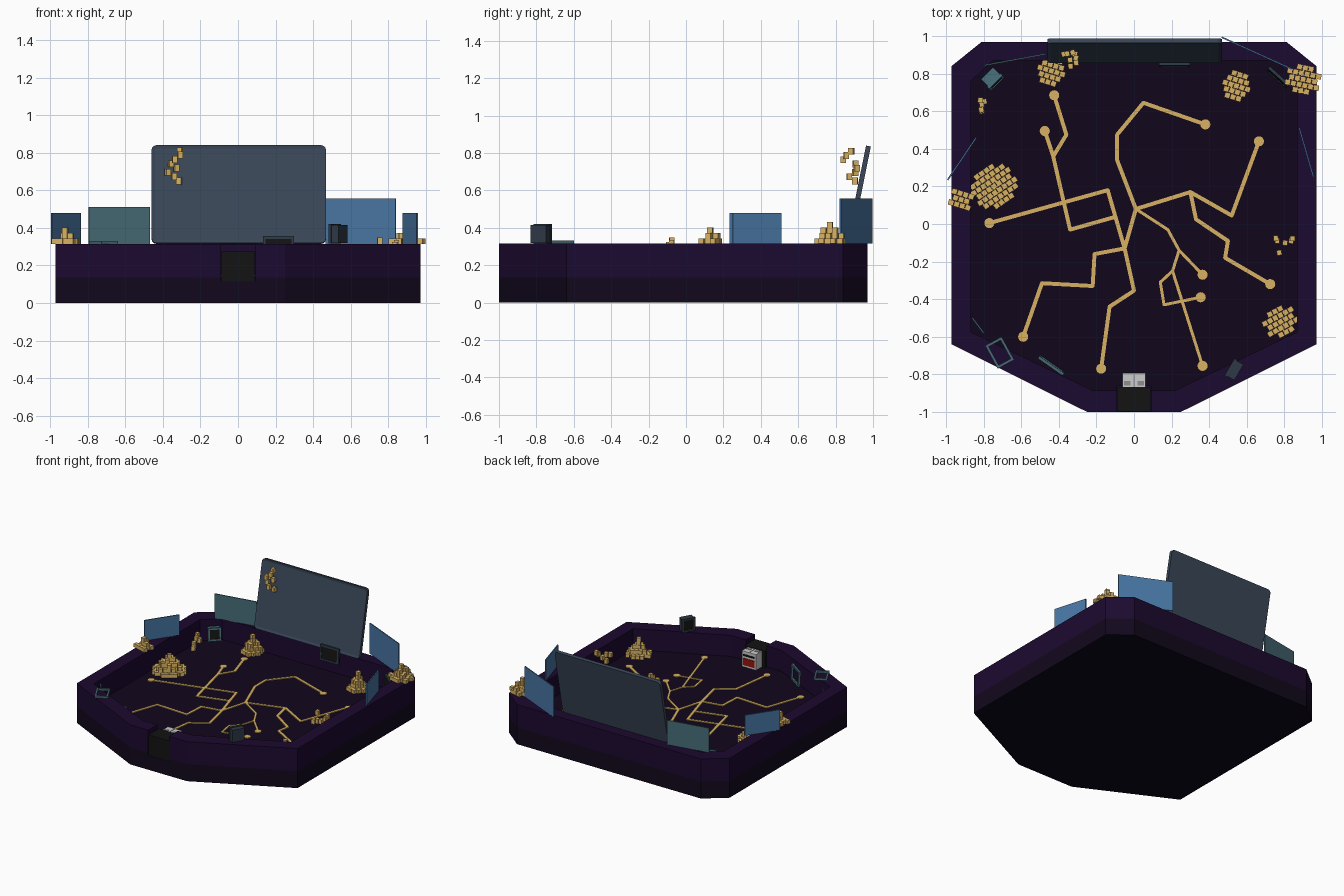
import bpy, bmesh, math, random
from mathutils import Vector, Matrix

if "Cube" in bpy.data.objects:
    bpy.data.objects.remove(bpy.data.objects["Cube"])

random.seed(4)
FLOOR, RIM = 0.147, 0.315


def mat(name, r, g, b):
    m = bpy.data.materials.new(name)
    m.diffuse_color = [(c / 255) ** 2.2 for c in (r, g, b)] + [1]
    m.use_nodes = True
    m.node_tree.nodes["Principled BSDF"].inputs["Base Color"].default_value = m.diffuse_color
    return m


PURPLE = mat("purple", 33, 18, 51)
DARK = mat("dark_band", 25, 17, 34)
BOTTOM = mat("underside", 19, 15, 29)
FLOORM = mat("floor", 24, 16, 34)
GOLD = mat("gold", 215, 176, 98)
SLATE = mat("slate", 60, 72, 88)
BLUE = mat("blue", 74, 118, 162)
TEAL = mat("teal", 72, 107, 117)
BLACK = mat("black", 26, 26, 26)
CASE = mat("case", 50, 60, 72)
WHITE = mat("white", 205, 205, 205)
GREY = mat("grey", 140, 140, 140)
RED = mat("red", 150, 25, 20)


def finish(name, bm, *mats):
    bmesh.ops.recalc_face_normals(bm, faces=bm.faces)
    me = bpy.data.meshes.new(name)
    bm.to_mesh(me)
    bm.free()
    for m in mats:
        me.materials.append(m)
    ob = bpy.data.objects.new(name, me)
    bpy.context.collection.objects.link(ob)
    return ob


def add_box(bm, size, matrix):
    bmesh.ops.create_cube(bm, size=1, matrix=matrix @ Matrix.Diagonal((*size, 1)))


def place(loc, yaw=0, tilt=0):
    return Matrix.Translation(loc) @ Matrix.Rotation(yaw, 4, 'Z') @ Matrix.Rotation(tilt, 4, 'X')


def box(name, size, loc, material, yaw=0, tilt=0):
    bm = bmesh.new()
    add_box(bm, size, place(loc, yaw, tilt))
    return finish(name, bm, material)


def mirrored(half):
    return half + [(-x, y) for x, y in reversed(half)]


# Tray: outer wall, rim, inner wall and sunken floor
outer = mirrored([(.25, -1), (.972, -.64), (.972, .84), (.81, .97)])
inner = mirrored([(.22, -.885), (.868, -.575), (.868, .76), (.75, .87)])
bm = bmesh.new()
rings = [[bm.verts.new((x, y, z)) for x, y in pts] for pts, z in
         [(outer, 0), (outer, .135), (outer, RIM), (inner, RIM), (inner, FLOOR)]]
for k, slot in enumerate([1, 0, 0, 0]):
    for i in range(8):
        j = (i + 1) % 8
        f = bm.faces.new((rings[k][i], rings[k][j], rings[k + 1][j], rings[k + 1][i]))
        f.material_index = slot
bm.faces.new(rings[0]).material_index = 2
bm.faces.new(rings[4]).material_index = 3
tray = finish("tray", bm, PURPLE, DARK, BOTTOM, FLOORM)

# Gate notch at the front
cutter = box("gate_cutter", (.182, .2, .4), (0, -.96, .115 + .2), PURPLE)
cutter.hide_render = True
mod = tray.modifiers.new("gate", 'BOOLEAN')
mod.operation, mod.object, mod.solver = 'DIFFERENCE', cutter, 'EXACT'
bpy.context.view_layer.objects.active = tray
bpy.ops.object.modifier_apply(modifier="gate")
bpy.data.objects.remove(cutter)
box("gate_block", (.178, .13, .165), (0, -.933, .195), BLACK)

# Small white cabinet behind the gate
box("cabinet", (.125, .115, .125), (0, -.85, FLOOR + .0625), WHITE)
for s in (-1, 1):
    box("cabinet_vent", (.035, .025, .004), (s * .037, -.848, .273), GREY)
box("cabinet_seam", (.005, .1, .003), (0, -.85, .273), GREY)
box("cabinet_mouth", (.1, .006, .055), (0, -.791, .19), RED)
box("cabinet_slot", (.1, .006, .014), (0, -.791, .242), BLACK)

# Branching gold inlays on the floor
traces = [
    [(-.425, .685), (-.36, .475), (-.43, .36)],
    [(-.475, .495), (-.43, .36), (-.34, -.03), (-.11, .035)],
    [(-.77, .005), (-.14, .18), (-.05, -.13)],
    [(-.59, -.6), (-.49, -.315), (-.22, -.33), (-.21, -.16), (-.05, -.13)],
    [(-.175, -.77), (-.13, -.44), (0, -.355), (-.05, -.13), (.01, .08)],
    [(.38, .53), (.05, .645), (-.09, .475), (-.09, .34), (.01, .08)],
    [(.665, .44), (.52, .045), (.3, .17), (.01, .08)],
    [(.725, -.32), (.485, -.18), (.5, -.09), (.33, .025), (.3, .17)],
    [(.365, -.27), (.24, -.14), (.18, -.03), (.01, .08)],
    [(.365, -.755), (.205, -.25), (.24, -.14)],
    [(.355, -.39), (.16, -.43), (.14, -.31), (.205, -.25)],
]
bm = bmesh.new()


def disc(p, r, n):
    bmesh.ops.create_cone(bm, cap_ends=True, segments=n, radius1=r, radius2=r, depth=.006,
                          matrix=Matrix.Translation((p[0], p[1], FLOOR + .003)))


for k, path in enumerate(traces):
    w = .021 if k < 8 else .016
    disc(path[0], .027, 16)
    for a, b in zip(path, path[1:]):
        a, b = Vector(a), Vector(b)
        d, m = b - a, (a + b) / 2
        add_box(bm, (d.length, w, .006), place((m.x, m.y, FLOOR + .003), math.atan2(d.y, d.x)))
        disc(b, w / 2, 8)
finish("floor_inlay", bm, GOLD)


# Heaps of small gold blocks, each column as tall as its place in the cone
def heap(x, y, z, r, h, yaw):
    bm = bmesh.new()
    s = .031
    base = place((x, y, z), yaw)
    n = int(r / s) + 1
    for i in range(-n, n + 1):
        for j in range(-n, n + 1):
            px, py = (i + .5 * (j % 2)) * s, j * s
            q = math.hypot(px, py) / r
            if q > 1.02:
                continue
            count = max(1, round(h * (1 - q) / .03 + random.uniform(-.3, .6)))
            for k in range(count):
                add_box(bm, (s * .94, s * .94, .028),
                        base @ place((px, py, .029 * k + .014), random.uniform(-.1, .1)))
    finish("gold_heap", bm, GOLD)


for args in [(-.745, .2, FLOOR, .115, .15, .6), (-.44, .815, FLOOR, .08, .13, -.3),
             (.545, .735, FLOOR, .08, .13, -.3), (.78, -.52, FLOOR, .085, .13, .5),
             (.9, .77, RIM, .083, .115, -.2), (-.92, .13, RIM, .055, .09, -.3)]:
    heap(*args)


# Loose gold blocks in mid-air
def loose(x, y, z, dx, dy, dz, n):
    bm = bmesh.new()
    for i in range(n):
        p = [c + random.uniform(-d, d) for c, d in zip((x, y), (dx, dy))]
        add_box(bm, (.026, .028, .036), place((*p, z + dz * (2 * i / (n - 1) - 1)), random.uniform(-.3, .3)))
    finish("loose_blocks", bm, GOLD)


loose(-.345, .875, .73, .045, .045, .08, 8)
loose(-.82, .62, .205, .03, .04, .04, 6)
loose(.8, -.11, .3, .045, .05, .03, 6)

# Large leaning screen with rounded corners and a raised frame
bm = bmesh.new()
W, H, R = .464, .265, .025
pts = []
for cx, cy, a0 in [(1, 1, 0), (-1, 1, 90), (-1, -1, 180), (1, -1, 270)]:
    for a in (0, 30, 60, 90):
        t = math.radians(a0 + a)
        pts.append((cx * (W - R) + R * math.cos(t), 0, cy * (H - R) + R * math.sin(t)))
face = bm.faces.new([bm.verts.new(p) for p in pts])
geo = bmesh.ops.extrude_face_region(bm, geom=[face])
bmesh.ops.translate(bm, vec=(0, .026, 0), verts=[v for v in geo['geom'] if isinstance(v, bmesh.types.BMVert)])
bm.normal_update()
front = min(bm.faces, key=lambda f: f.calc_center_median().y)
bmesh.ops.inset_region(bm, faces=[front], thickness=.018)
bmesh.ops.translate(bm, vec=(0, .005, 0), verts=front.verts)
screen = finish("main_screen", bm, SLATE)
screen.matrix_world = place((.004, .91, .58), 0, -.2)


# Thin upright panels around the rim
def panel(name, a, b, z0, z1, material):
    a, b = Vector(a), Vector(b)
    d, m = b - a, (a + b) / 2
    return box(name, (d.length, .008, z1 - z0), (m.x, m.y, (z0 + z1) / 2), material, math.atan2(d.y, d.x))


panel("rear_left_panel", (-.795, .845), (-.47, .905), RIM, .51, TEAL)
panel("rear_right_panel", (.467, .994), (.84, .825), RIM, .557, BLUE)
panel("left_panel", (-.992, .235), (-.84, .46), RIM, .478, BLUE)
panel("right_panel", (.88, .51), (.955, .25), RIM, .478, BLUE)
panel("inner_left_panel", (-.86, -.5), (-.8, -.58), FLOOR + .03, .29, TEAL)


# Hollow picture-like frames and boxy monitors
def frame(name, w, h, loc, material, yaw, tilt, t=.014, back=None):
    bm = bmesh.new()
    base = place(loc, yaw, tilt)
    for s in (-1, 1):
        add_box(bm, (t, .016, h), base @ place((s * (w - t) / 2, 0, 0)))
        add_box(bm, (w, .016, t), base @ place((0, 0, s * (h - t) / 2)))
    finish(name, bm, material)
    if back:
        bm = bmesh.new()
        add_box(bm, (w - t, .006, h - t), base)
        finish(name + "_glass", bm, back)


def monitor(name, w, d, h, loc, yaw, tilt, material):
    base = place(loc, yaw, tilt)
    bm = bmesh.new()
    add_box(bm, (w * .92, d, h * .92), base @ place((0, d * .5, 0)))
    finish(name + "_body", bm, material)
    frame(name, w, h, loc, material, yaw, tilt, back=BLACK)


frame("fallen_frame", .1, .14, (-.715, -.685, RIM + .008), TEAL, .5, math.pi / 2)
frame("leaning_frame", .16, .12, (-.44, -.752, .225), TEAL, math.radians(-35), .06)
monitor("corner_monitor", .1, .06, .1, (-.735, .755, .235), math.radians(45), -.15, TEAL)
monitor("rim_monitor", .105, .05, .105, (.515, -.765, RIM + .053), math.radians(240), 0, CASE)
frame("rear_monitor", .165, .12, (.215, .848, .295), CASE, 0, -.08, back=BLACK)
frame("rear_right_monitor", .14, .11, (.765, .78, .23), CASE, math.radians(-42), -.15, back=BLACK)
